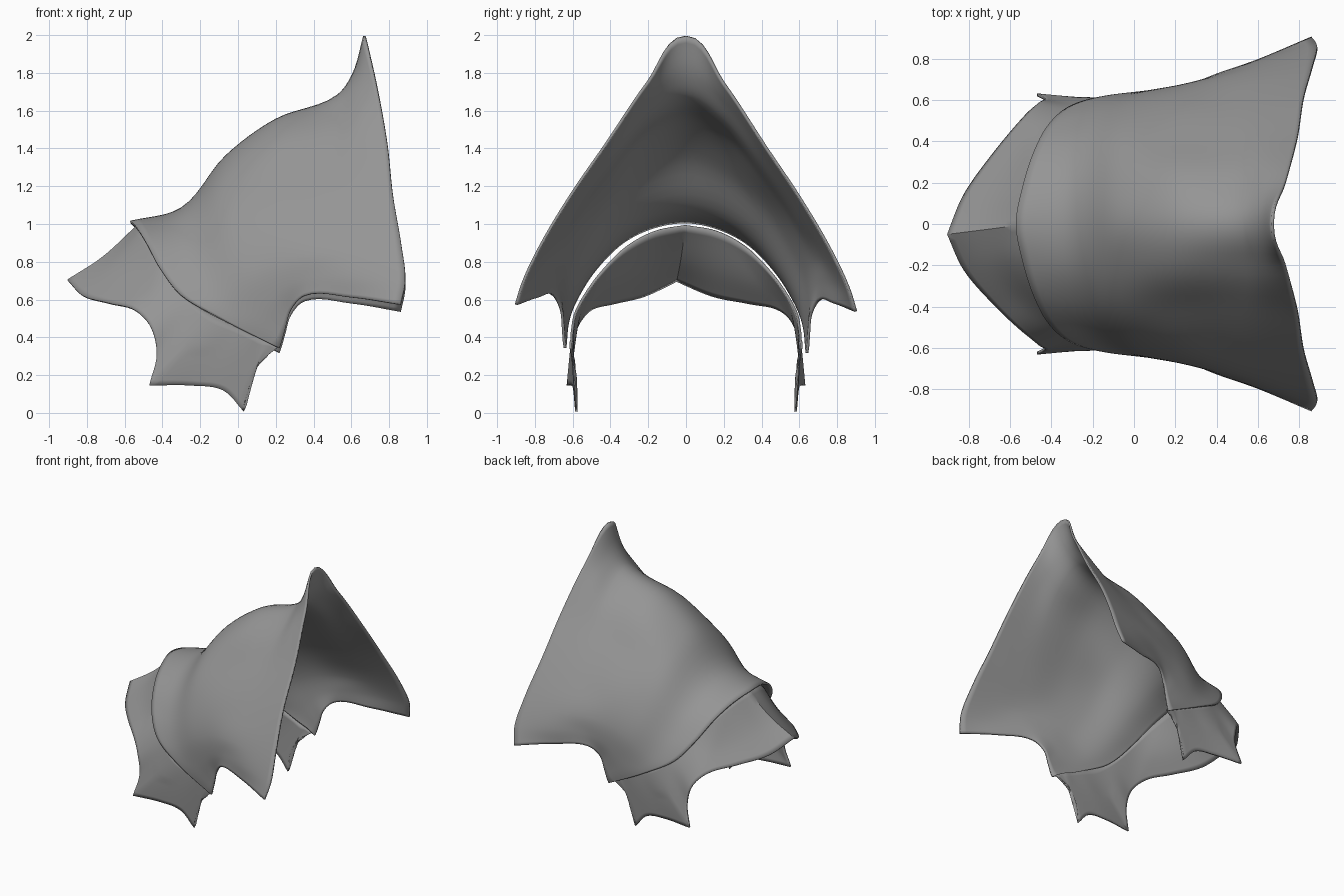
import bpy, bmesh
from mathutils import Vector as V
from mathutils.geometry import interpolate_bezier

if "Cube" in bpy.data.objects:
    bpy.data.objects.remove(bpy.data.objects["Cube"])

grey = bpy.data.materials.new("plain_grey")
grey.diffuse_color = (0.3, 0.3, 0.3, 1)
grey.use_nodes = True
grey.node_tree.nodes["Principled BSDF"].inputs["Base Color"].default_value = grey.diffuse_color


def curve(pts, n, sharp):
    """Smooth curve through points; corners tighter than 'sharp' stay pointed."""
    seg = [(b - a) for a, b in zip(pts, pts[1:])]
    dirs = [s.normalized() for s in seg]
    din, dout = [None], [dirs[0]]
    for a, b in zip(dirs, dirs[1:]):
        if a.dot(b) < sharp:
            din.append(a)
            dout.append(b)
        else:
            m = (a + b).normalized()
            din.append(m)
            dout.append(m)
    din.append(dirs[-1])
    out = []
    for i, s in enumerate(seg):
        k = s.length / 3
        out += interpolate_bezier(pts[i], pts[i] + dout[i] * k,
                                  pts[i + 1] - din[i + 1] * k, pts[i + 1], n + 1)[:-1]
    return out + [pts[-1]]


def surface(name, rows, n, sharp, warp, mirror=False, thick=0.014):
    """Skin a grid of control points, optionally mirror it, and give it thickness."""
    rows = [curve(r, n, sharp) for r in rows]
    cols = [curve(list(c), n, sharp) for c in zip(*rows)]
    bm = bmesh.new()
    for side in ((1, -1) if mirror else (1,)):
        g = [[bm.verts.new((p.x, p.y * side, p.z)) for p in c] for c in cols]
        for a, b in zip(g, g[1:]):
            for i in range(len(a) - 1):
                q = [a[i], a[i + 1], b[i + 1], b[i]]
                bm.faces.new(q if side == 1 else q[::-1])
    bmesh.ops.remove_doubles(bm, verts=bm.verts, dist=0.0005)
    bmesh.ops.recalc_face_normals(bm, faces=bm.faces)
    for v in bm.verts:
        v.co = warp(v.co)
    me = bpy.data.meshes.new(name)
    bm.to_mesh(me)
    bm.free()
    me.materials.append(grey)
    ob = bpy.data.objects.new(name, me)
    bpy.context.collection.objects.link(ob)
    mod = ob.modifiers.new("thickness", 'SOLIDIFY')
    mod.thickness = thick
    mod.offset = 0
    bpy.ops.object.select_all(action='DESELECT')
    ob.select_set(True)
    bpy.context.view_layer.objects.active = ob
    bpy.ops.object.shade_smooth_by_angle(angle=0.6)
    return ob


# flared shell: half arches from the rear rim to the tall front rim
halves = [
    [(-.57, 0, 1.01), (-.54, .17, .98), (-.49, .33, .90), (-.41, .48, .75), (-.30, .57, .61), (-.1, .62, .49), (.22, .64, .33)],
    [(-.30, 0, 1.08), (-.29, .20, 1.04), (-.26, .38, .92), (-.20, .52, .75), (-.10, .60, .61), (.03, .635, .50), (.23, .645, .36)],
    [(-.06, 0, 1.36), (-.06, .20, 1.29), (-.05, .40, 1.12), (-.01, .55, .90), (.06, .63, .72), (.14, .65, .56), (.25, .65, .43)],
    [(.20, 0, 1.55), (.20, .20, 1.47), (.20, .40, 1.24), (.20, .57, 1.0), (.22, .655, .80), (.24, .67, .65), (.28, .66, .53)],
    [(.53, 0, 1.68), (.53, .20, 1.56), (.50, .40, 1.32), (.46, .60, 1.03), (.42, .70, .83), (.39, .71, .71), (.35, .70, .605)],
    [(.61, 0, 1.79), (.64, .20, 1.66), (.66, .41, 1.38), (.66, .63, 1.05), (.65, .75, .83), (.63, .79, .70), (.60, .79, .595)],
    [(.67, 0, 1.995), (.73, .20, 1.75), (.79, .42, 1.42), (.82, .61, 1.14), (.865, .77, .87), (.885, .86, .68), (.86, .90, .555)],
]
arches = [[V((x, -y, z)) for x, y, z in h[:0:-1]] + [V(p) for p in h] for h in halves]
surface("flared_shell", arches, 6, -2, lambda c: V((c.x, c.y, c.z - .02 * c.y)))

# visor with hanging side tabs: upper edge tucked under the shell, and lower edge
upper = [(-.53, 0, .99), (-.50, .16, .96), (-.45, .31, .88), (-.37, .45, .74), (-.29, .53, .63), (-.21, .57, .56),
         (-.12, .59, .51), (0, .60, .45), (.08, .605, .41), (.13, .605, .39), (.17, .61, .37), (.21, .61, .345)]
lower = [(-.90, 0, .70), (-.82, .18, .62), (-.68, .36, .58), (-.54, .51, .54), (-.46, .58, .45), (-.43, .60, .31),
         (-.47, .625, .145), (-.25, .60, .145), (-.08, .59, .12), (.03, .58, .008), (.06, .585, .19), (.12, .595, .28)]
visor = []
for i, (a, b) in enumerate(zip(upper, lower)):
    a, b = V(a), V(b)
    m = (a + b) / 2
    if i < 3:
        m.z -= .025
    visor.append([a, m, b])
surface("visor_with_side_tabs", visor, 6, .45,
        lambda c: V((c.x, c.y - .05 * max(0, (-c.x - .5) / .4), c.z)), mirror=True)
